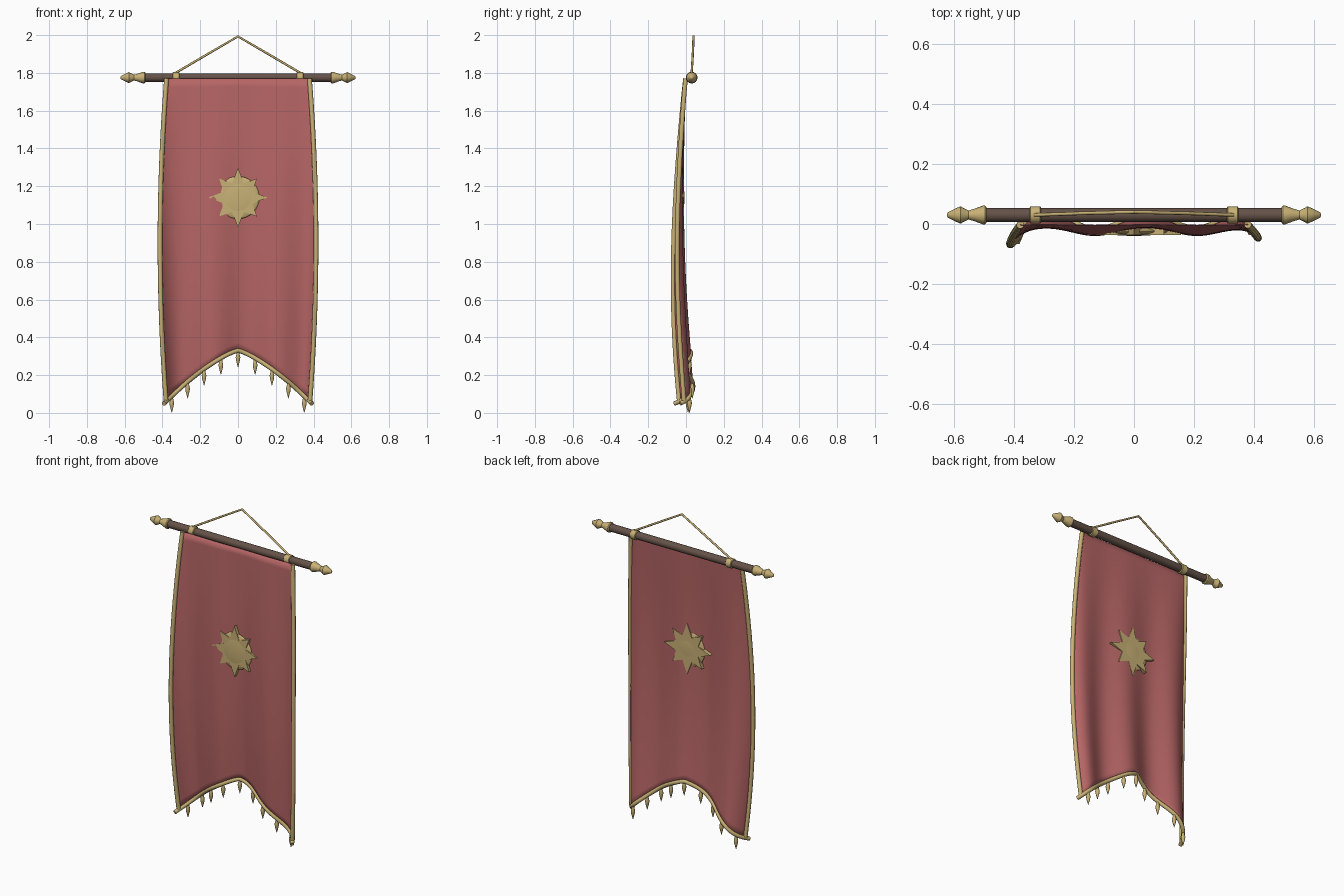
import bpy, bmesh, math
from mathutils import Vector, Matrix

cube = bpy.data.objects.get("Cube")
if cube:
    bpy.data.objects.remove(cube, do_unlink=True)


def material(name, color):
    m = bpy.data.materials.new(name)
    m.use_nodes = True
    m.diffuse_color = (*color, 1)
    m.node_tree.nodes["Principled BSDF"].inputs["Base Color"].default_value = (*color, 1)
    return m


RED = material("faded red cloth", (0.47, 0.13, 0.13))
GOLD = material("old gold", (0.58, 0.44, 0.18))
WOOD = material("dark wood", (0.13, 0.085, 0.065))

TOP = 1.77
POLE = Vector((0, 0.03, 1.775))


def finish(name, bm, mat, angle=40):
    bmesh.ops.recalc_face_normals(bm, faces=bm.faces)
    mesh = bpy.data.meshes.new(name)
    bm.to_mesh(mesh)
    bm.free()
    mesh.materials.append(mat)
    ob = bpy.data.objects.new(name, mesh)
    bpy.context.collection.objects.link(ob)
    bpy.ops.object.select_all(action='DESELECT')
    ob.select_set(True)
    bpy.context.view_layer.objects.active = ob
    bpy.ops.object.shade_smooth_by_angle(angle=math.radians(angle))
    return ob


def lathe(name, profile, axis, origin, mat, sides=16):
    """Spin (radius, distance) points around an axis, with closed ends."""
    bm = bmesh.new()
    rot = Vector((0, 0, 1)).rotation_difference(Vector(axis)).to_matrix()
    rings = []
    for r, d in profile:
        ring = []
        for i in range(sides):
            a = math.tau * i / sides
            p = Vector((r * math.cos(a), r * math.sin(a), d))
            ring.append(bm.verts.new(rot @ p + Vector(origin)))
        rings.append(ring)
    for a, b in zip(rings, rings[1:]):
        for i in range(sides):
            j = (i + 1) % sides
            bm.faces.new((a[i], a[j], b[j], b[i]))
    bm.faces.new(rings[0])
    bm.faces.new(rings[-1])
    return finish(name, bm, mat)


def tube(name, points, radius, mat, sides=10):
    """Sweep a round section along a path."""
    bm = bmesh.new()
    rings = []
    for k, p in enumerate(points):
        d = (points[min(k + 1, len(points) - 1)] - points[max(k - 1, 0)]).normalized()
        side = d.cross(Vector((0, 1, 0))).normalized()
        up = side.cross(d)
        rings.append([bm.verts.new(p + radius * (side * math.cos(math.tau * i / sides)
                                                 + up * math.sin(math.tau * i / sides)))
                      for i in range(sides)])
    for a, b in zip(rings, rings[1:]):
        for i in range(sides):
            j = (i + 1) % sides
            bm.faces.new((a[i], a[j], b[j], b[i]))
    bm.faces.new(rings[0])
    bm.faces.new(rings[-1])
    return finish(name, bm, mat, 50)


def cloth_point(u, t):
    """Draped sheet: u runs -1..1 across, t runs 0 (hem) to 1 (pole)."""
    hem = 0.06 + 0.27 * (1 - abs(u) ** 1.3)
    z = hem + (TOP - hem) * t
    x = u * (0.413 - 0.033 * ((z - 0.9) / 0.85) ** 2)
    s = (TOP - z) / 1.71
    y = -0.024 * math.sin(math.pi * s) + 0.025 * s ** 3 - 0.003
    y += (0.001 + 0.027 * s) * math.cos(math.tau * (x - 0.04) / 0.34)
    y -= 0.06 * s ** 0.8 * abs(u) ** 10
    return Vector((x, y, z))


# Cloth sheet
NU, NT = 64, 36
bm = bmesh.new()
grid = [[bm.verts.new(cloth_point(2 * i / NU - 1, j / NT)) for i in range(NU + 1)]
        for j in range(NT + 1)]
for j in range(NT):
    for i in range(NU):
        bm.faces.new((grid[j][i], grid[j][i + 1], grid[j + 1][i + 1], grid[j + 1][i]))
cloth = finish("cloth", bm, RED, 60)
solid = cloth.modifiers.new("thickness", 'SOLIDIFY')
solid.thickness = 0.003
solid.offset = 0

# Gold edging and hem
for side, u in (("left", 1), ("right", -1)):
    tube(side + "_trim", [cloth_point(u, k / 30) for k in range(31)], 0.0125, GOLD)
tube("hem_trim", [cloth_point(2.06 * k / 60 - 1.03, 0) for k in range(61)], 0.012, GOLD)

# Pointed drops along the hem
for k in range(-4, 5):
    p = cloth_point(k * 0.229, 0)
    p.z = max(p.z, 0.089)
    lathe("hem_drop", [(0.006, 0), (0.009, 0.02), (0.013, 0.035), (0.011, 0.05),
                       (0.001, 0.088)], (0, 0, -1), p, GOLD, 10)

# Pole, finials and cord rings
lathe("pole", [(0.023, -0.5), (0.023, 0.5)], (1, 0, 0), POLE, WOOD, 20)
for side, sx in (("left", 1), ("right", -1)):
    lathe(side + "_finial", [(0.026, 0.49), (0.031, 0.495), (0.031, 0.503), (0.021, 0.53),
                             (0.015, 0.55), (0.022, 0.565), (0.029, 0.577), (0.025, 0.586),
                             (0.009, 0.619), (0.004, 0.622)], (sx, 0, 0), POLE, GOLD)
    lathe(side + "_ring", [(0.025, 0.309), (0.029, 0.312), (0.029, 0.344), (0.025, 0.347)],
          (sx, 0, 0), POLE, GOLD)

# Hanging cord
tube("hanging_cord", [Vector((-0.33, 0.03, 1.8)), Vector((-0.165, 0.036, 1.897)),
                      Vector((0, 0.04, 1.993)), Vector((0.165, 0.036, 1.897)),
                      Vector((0.33, 0.03, 1.8))], 0.006, GOLD, 8)

# Eight-pointed emblem star
CENTER = Vector((0, 0, 1.14))
bm = bmesh.new()
outline = []
for k in range(16):
    a = math.tau * k / 16
    r = 0.082 if k % 2 else (0.157 if k % 4 == 0 else 0.142)
    outline.append(bm.verts.new(CENTER + Vector((r * math.sin(a), -0.036, r * math.cos(a)))))
face = bm.faces.new(outline)
ext = bmesh.ops.extrude_face_region(bm, geom=[face])
bmesh.ops.translate(bm, vec=(0, 0.026, 0),
                    verts=[g for g in ext["geom"] if isinstance(g, bmesh.types.BMVert)])
finish("emblem_star", bm, GOLD, 30)

# Domed emblem disc
bm = bmesh.new()
bmesh.ops.create_uvsphere(bm, u_segments=32, v_segments=16, radius=1)
bmesh.ops.transform(bm, verts=bm.verts, matrix=Matrix.Translation(CENTER + Vector((0, -0.024, 0)))
                    @ Matrix.Diagonal((0.113, 0.0155, 0.113, 1))
                    @ Matrix.Rotation(math.pi / 2, 4, 'X'))
finish("emblem_disc", bm, GOLD, 60)
